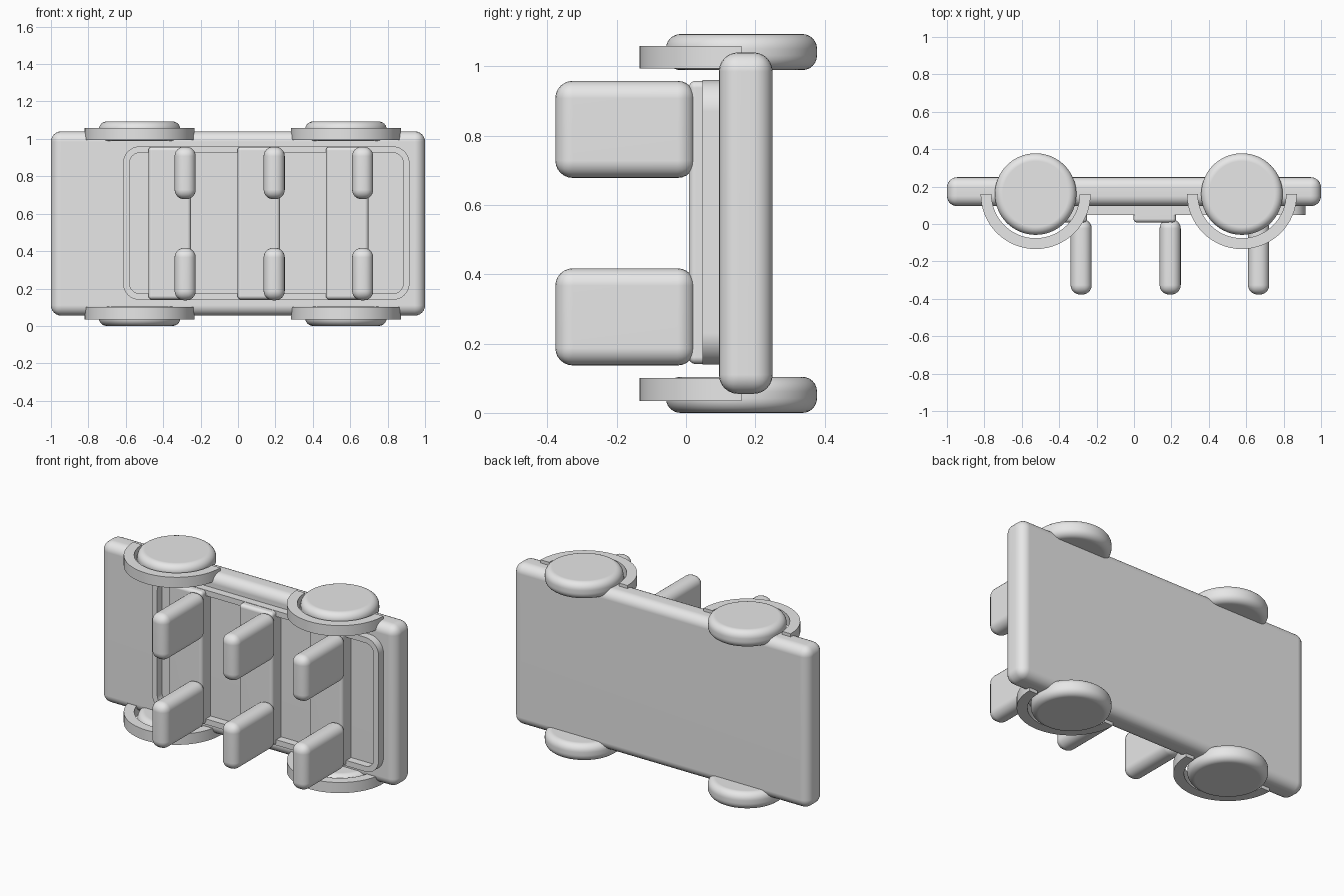
import bpy, bmesh
from math import pi, sin, cos
from mathutils import Vector, Matrix

cube = bpy.data.objects.get("Cube")
if cube:
    bpy.data.objects.remove(cube, do_unlink=True)

grey = bpy.data.materials.new("plain grey")
grey.use_nodes = True
grey.diffuse_color = (0.8, 0.8, 0.8, 1)
grey.node_tree.nodes["Principled BSDF"].inputs["Base Color"].default_value = (0.8, 0.8, 0.8, 1)


def finish(bm, name):
    """Turn a bmesh into a smooth-shaded object with crisp edges."""
    bmesh.ops.recalc_face_normals(bm, faces=bm.faces)
    mesh = bpy.data.meshes.new(name)
    bm.to_mesh(mesh)
    bm.free()
    mesh.materials.append(grey)
    obj = bpy.data.objects.new(name, mesh)
    bpy.context.collection.objects.link(obj)
    bpy.ops.object.select_all(action='DESELECT')
    obj.select_set(True)
    bpy.context.view_layer.objects.active = obj
    bpy.ops.object.shade_smooth_by_angle(angle=pi / 6)
    obj.modifiers.new("Flat face normals", 'WEIGHTED_NORMAL').keep_sharp = True
    return obj


def rounded_box(name, x, y, z, radius):
    """Box given by its (low, high) extents, with all edges rounded."""
    bm = bmesh.new()
    bmesh.ops.create_cube(bm, size=1)
    for v in bm.verts:
        v.co = [lo + (c + 0.5) * (hi - lo) for c, (lo, hi) in zip(v.co, (x, y, z))]
    bmesh.ops.bevel(bm, geom=bm.edges[:], offset=radius, segments=6,
                    profile=0.5, affect='EDGES')
    return finish(bm, name)


def band(name, outer, inner, depth, closed):
    """Flat band between two matching paths, extruded along depth."""
    bm = bmesh.new()
    a = [bm.verts.new(p) for p in outer]
    b = [bm.verts.new(p) for p in inner]
    n = len(a)
    faces = []
    for i in range(n if closed else n - 1):
        j = (i + 1) % n
        faces.append(bm.faces.new((a[i], a[j], b[j], b[i])))
    result = bmesh.ops.extrude_face_region(bm, geom=faces, use_keep_orig=True)
    moved = [g for g in result["geom"] if isinstance(g, bmesh.types.BMVert)]
    bmesh.ops.translate(bm, vec=depth, verts=moved)
    return finish(bm, name)


def rounded_rect(x, z, y, radius, steps=8):
    """Rounded rectangle path in the upright plane."""
    corners = ((x[1], z[1], 1, 1), (x[0], z[1], -1, 1),
               (x[0], z[0], -1, -1), (x[1], z[0], 1, -1))
    path = []
    for k, (cx, cz, sx, sz) in enumerate(corners):
        for i in range(steps + 1):
            t = (k + i / steps) * pi / 2
            path.append(Vector((cx - sx * radius + radius * cos(t), y,
                                cz - sz * radius + radius * sin(t))))
    return path


def half_circle(cx, cy, z, radius, steps=32):
    return [Vector((cx - radius * cos(pi * i / steps),
                    cy - radius * sin(pi * i / steps), z)) for i in range(steps + 1)]


def wheel(name, center, radius, width, rounding):
    bm = bmesh.new()
    bmesh.ops.create_cone(bm, cap_ends=True, segments=64, radius1=radius,
                          radius2=radius, depth=width,
                          matrix=Matrix.Translation(center))
    rims = [e for e in bm.edges if abs(e.verts[0].co.z - e.verts[1].co.z) < 1e-4]
    bmesh.ops.bevel(bm, geom=rims, offset=rounding, segments=6,
                    profile=0.5, affect='EDGES')
    return finish(bm, name)


# Main body slab
rounded_box("body", (-1, 1), (0.095, 0.25), (0.055, 1.04), 0.055)

# Raised cabin rim, open in the middle
band("cabin_rim",
     rounded_rect((-0.615, 0.917), (0.139, 0.96), 0.048, 0.09),
     rounded_rect((-0.58, 0.884), (0.173, 0.926), 0.048, 0.056),
     (0, 0.07, 0), True)

# Three benches, each with two backrests
for row, x in zip(("back", "middle", "front"), (-0.479, -0.003, 0.47)):
    rounded_box(row + "_bench", (x, x + 0.228), (0.008, 0.12), (0.141, 0.958), 0.02)
    for side, z in (("lower", 0.137), ("upper", 0.678)):
        rounded_box(f"{row}_{side}_backrest", (x + 0.14, x + 0.253),
                    (-0.377, 0.026), (z, z + 0.28), 0.05)

# Wheels with half-ring fenders
for end, x in (("back", -0.526), ("front", 0.577)):
    for side, wz, fz in (("lower", 0.052, 0.035), ("upper", 1.041, 0.994)):
        wheel(f"{end}_{side}_wheel", (x, 0.16, wz), 0.218, 0.104, 0.042)
        band(f"{end}_{side}_fender", half_circle(x, 0.16, fz, 0.294),
             half_circle(x, 0.16, fz, 0.236), (0, 0, 0.065), False)
